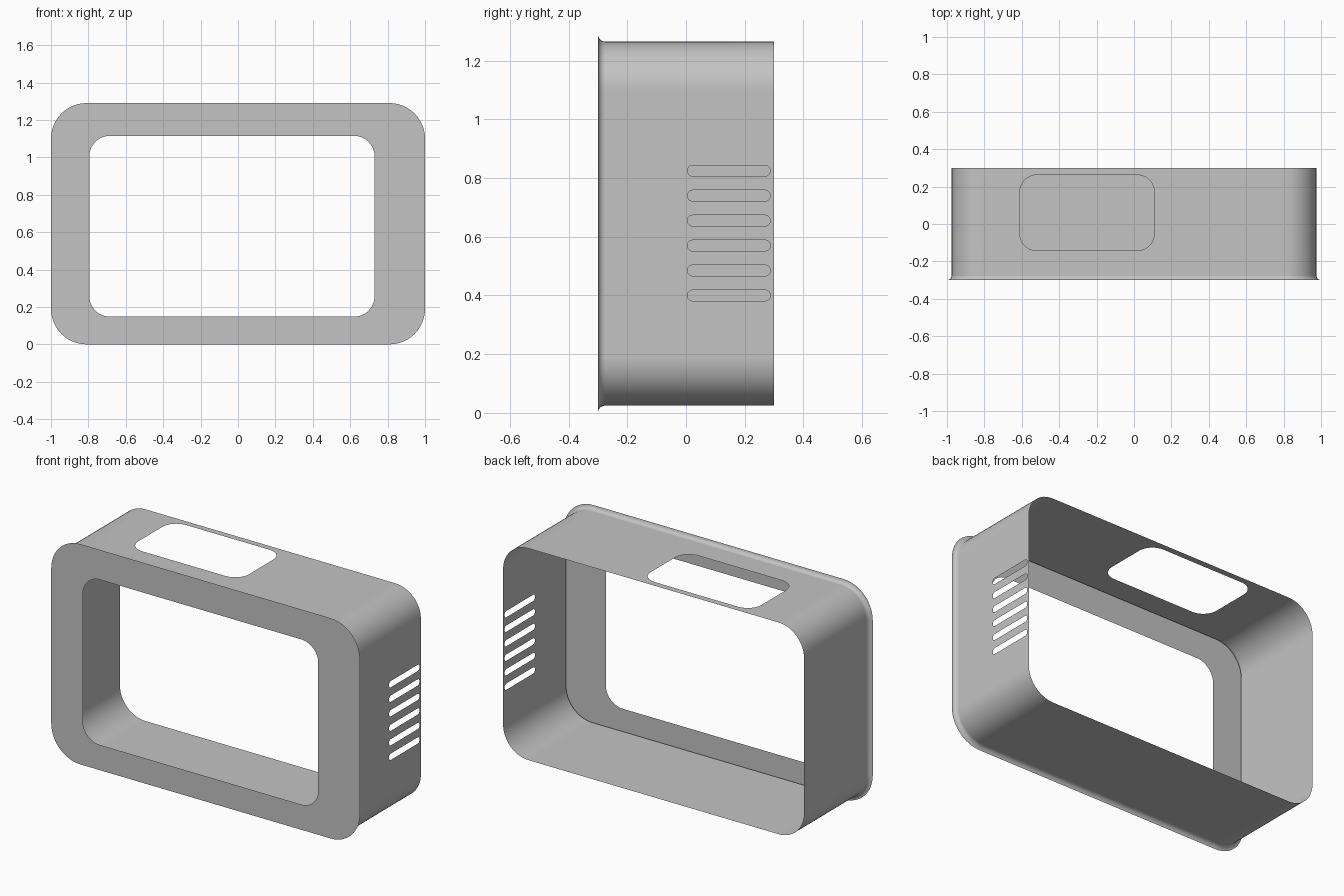
import bpy, bmesh, math
from mathutils import Vector

if "Cube" in bpy.data.objects:
    bpy.data.objects.remove(bpy.data.objects["Cube"], do_unlink=True)

STEPS = 12                      # segments per rounded corner
HALF_W, HALF_H, MID_Z = 0.975, 0.62, 0.645
FRONT, BACK = -0.30, 0.30
BODY_R, FLARE = 0.165, 0.025


def rounded_rect(u0, u1, v0, v1, r, steps=STEPS):
    """Counter-clockwise outline, starting at the lower end of the upper right corner."""
    centres = [(u1 - r, v1 - r), (u0 + r, v1 - r), (u0 + r, v0 + r), (u1 - r, v0 + r)]
    pts = []
    for k, (cu, cv) in enumerate(centres):
        for j in range(steps + 1):
            a = math.pi / 2 * (k + j / steps)
            pts.append((cu + r * math.cos(a), cv + r * math.sin(a)))
    return pts


def edge(a, b):
    return bm.edges.get((a, b)) or bm.edges.new((a, b))


def loop_edges(verts):
    return [edge(a, b) for a, b in zip(verts, verts[1:] + verts[:1])]


def add_loop(points):
    return [bm.verts.new(p) for p in points]


def fill_panel(outer, holes, normal):
    """Flat sheet bounded by the outer loop and pierced by the holes."""
    edges = loop_edges(outer)
    for hole in holes:
        edges += loop_edges(hole)
    bmesh.ops.triangle_fill(bm, edges=edges, use_beauty=True, normal=Vector(normal))


bm = bmesh.new()

# Rings from the front lip, through the concave flare, to the open back
profile = []
for i in range(7):
    a = math.pi / 2 * i / 6
    profile.append((FRONT + FLARE * (1 - math.cos(a)), FLARE * (1 - math.sin(a))))
profile.append((BACK, 0))

rings = []
for y, grow in profile:
    outline = rounded_rect(-HALF_W - grow, HALF_W + grow,
                           MID_Z - HALF_H - grow, MID_Z + HALF_H + grow, BODY_R + grow)
    rings.append(add_loop([(x, y, z) for x, z in outline]))

# Side walls; the flat top and the slotted side are left open for pierced panels
count = len(rings[0])
TOP, SIDE = STEPS, count - 1
panels = {}
for ring_a, ring_b in zip(rings, rings[1:]):
    for i in range(count):
        j = (i + 1) % count
        quad = [ring_a[i], ring_a[j], ring_b[j], ring_b[i]]
        if ring_b is rings[-1] and i in (TOP, SIDE):
            panels[i] = quad
        else:
            bm.faces.new(quad)

# Front panel with its window
window = add_loop([(x, FRONT, z) for x, z in rounded_rect(-0.795, 0.73, 0.148, 1.115, 0.11)])
fill_panel(rings[0], [window], (0, -1, 0))

# Top panel with its opening
top_z = MID_Z + HALF_H
hatch = add_loop([(x, y, top_z) for x, y in rounded_rect(-0.61, 0.108, -0.142, 0.262, 0.09)])
fill_panel(panels[TOP], [hatch], (0, 0, 1))

# Side panel with six vent slots
slots = []
for k in range(6):
    z = 0.4 + 0.085 * k
    slot = rounded_rect(0.005, 0.287, z - 0.0185, z + 0.0185, 0.0175, 5)
    slots.append(add_loop([(HALF_W, y, v) for y, v in slot]))
fill_panel(panels[SIDE], slots, (1, 0, 0))

bmesh.ops.recalc_face_normals(bm, faces=bm.faces)
mesh = bpy.data.meshes.new("bezel_housing")
bm.to_mesh(mesh)
bm.free()

housing = bpy.data.objects.new("bezel_housing", mesh)
bpy.context.collection.objects.link(housing)

# Plain grey finish
grey = bpy.data.materials.new("plain_grey")
grey.use_nodes = True
colour = (0.55, 0.55, 0.55, 1)
grey.diffuse_color = colour
grey.node_tree.nodes["Principled BSDF"].inputs["Base Color"].default_value = colour
mesh.materials.append(grey)

# Smooth corners, crisp lip, flat panels
bpy.ops.object.select_all(action="DESELECT")
housing.select_set(True)
bpy.context.view_layer.objects.active = housing
bpy.ops.object.shade_smooth_by_angle(angle=math.radians(30))
weighted = housing.modifiers.new("flat_panels", "WEIGHTED_NORMAL")
weighted.keep_sharp = True
